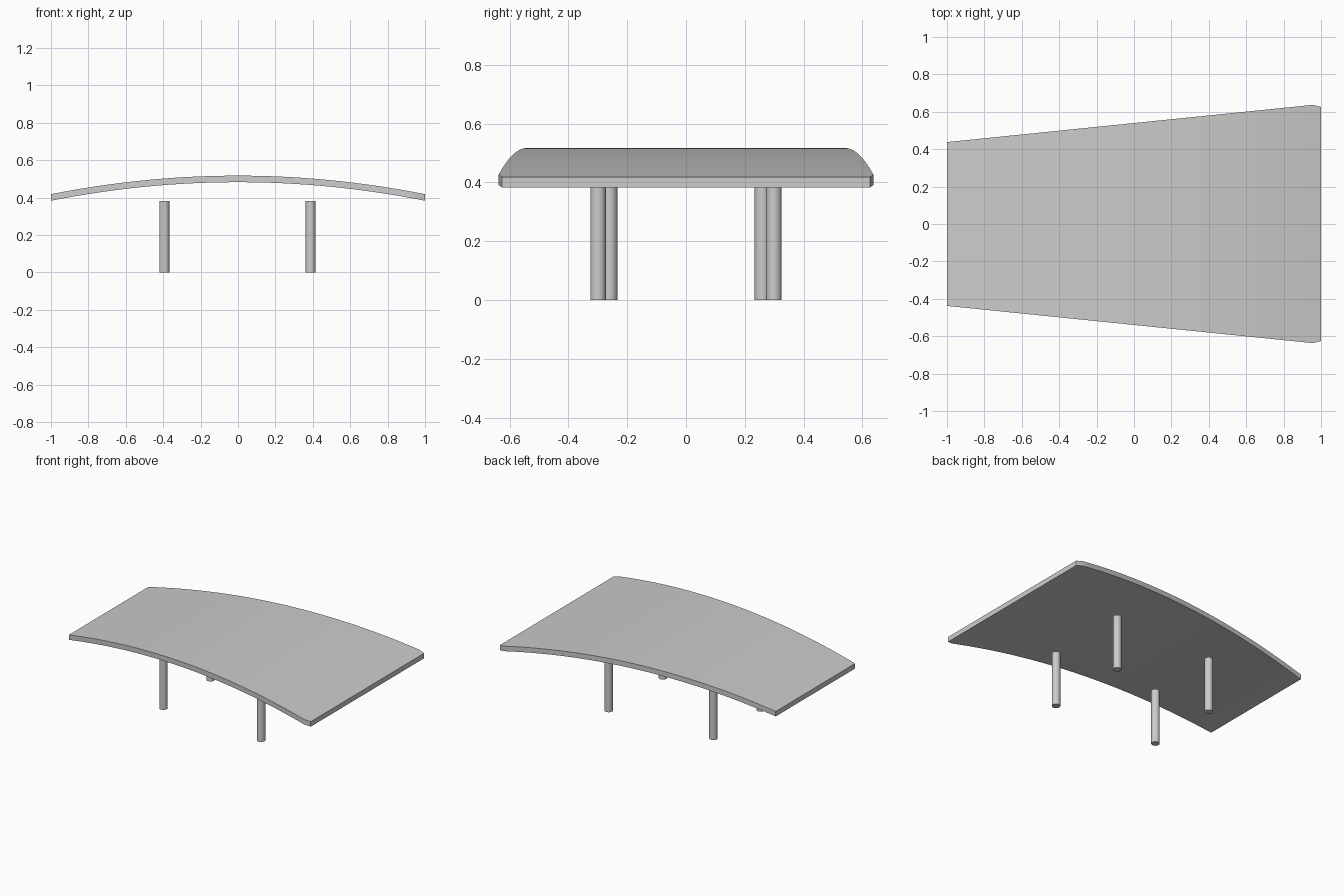
import bpy, bmesh

if "Cube" in bpy.data.objects:
    bpy.data.objects.remove(bpy.data.objects["Cube"])

THICK = 0.035
TOP_Z, SAG = 0.517, 0.099


def smooth(obj):
    bpy.ops.object.select_all(action='DESELECT')
    obj.select_set(True)
    bpy.context.view_layer.objects.active = obj
    bpy.ops.object.shade_smooth_by_angle(angle=0.5)


def half_width(x):
    # tapered plan with small clipped corners at the wide end
    if x <= 0.957:
        return 0.438 + (0.637 - 0.438) * (x + 1) / 1.957
    return 0.637 - 0.011 * (x - 0.957) / 0.043


# Arched, tapered top: one rectangular section per station along x
stations = [-1 + 1.957 * i / 40 for i in range(41)] + [1.0]
bm = bmesh.new()
rings = []
for x in stations:
    w, z = half_width(x), TOP_Z - SAG * x * x
    rings.append([bm.verts.new(p) for p in
                  ((x, -w, z - THICK), (x, w, z - THICK), (x, w, z), (x, -w, z))])
for a, b in zip(rings, rings[1:]):
    for i in range(4):
        j = (i + 1) % 4
        bm.faces.new((a[i], a[j], b[j], b[i]))
bm.faces.new(rings[0])
bm.faces.new(rings[-1])
bmesh.ops.recalc_face_normals(bm, faces=bm.faces)
mesh = bpy.data.meshes.new("table_top")
bm.to_mesh(mesh)
bm.free()
top = bpy.data.objects.new("table_top", mesh)
bpy.context.collection.objects.link(top)
smooth(top)

# Four round legs, set wider apart at the wide end
for end, x, y in (("left", -0.394, 0.26), ("right", 0.388, 0.299)):
    for side, s in (("front", -1), ("back", 1)):
        bpy.ops.mesh.primitive_cylinder_add(vertices=32, radius=0.0265, depth=0.382,
                                            location=(x, s * y, 0.191))
        leg = bpy.context.object
        leg.name = f"{side}_{end}_leg"
        smooth(leg)
